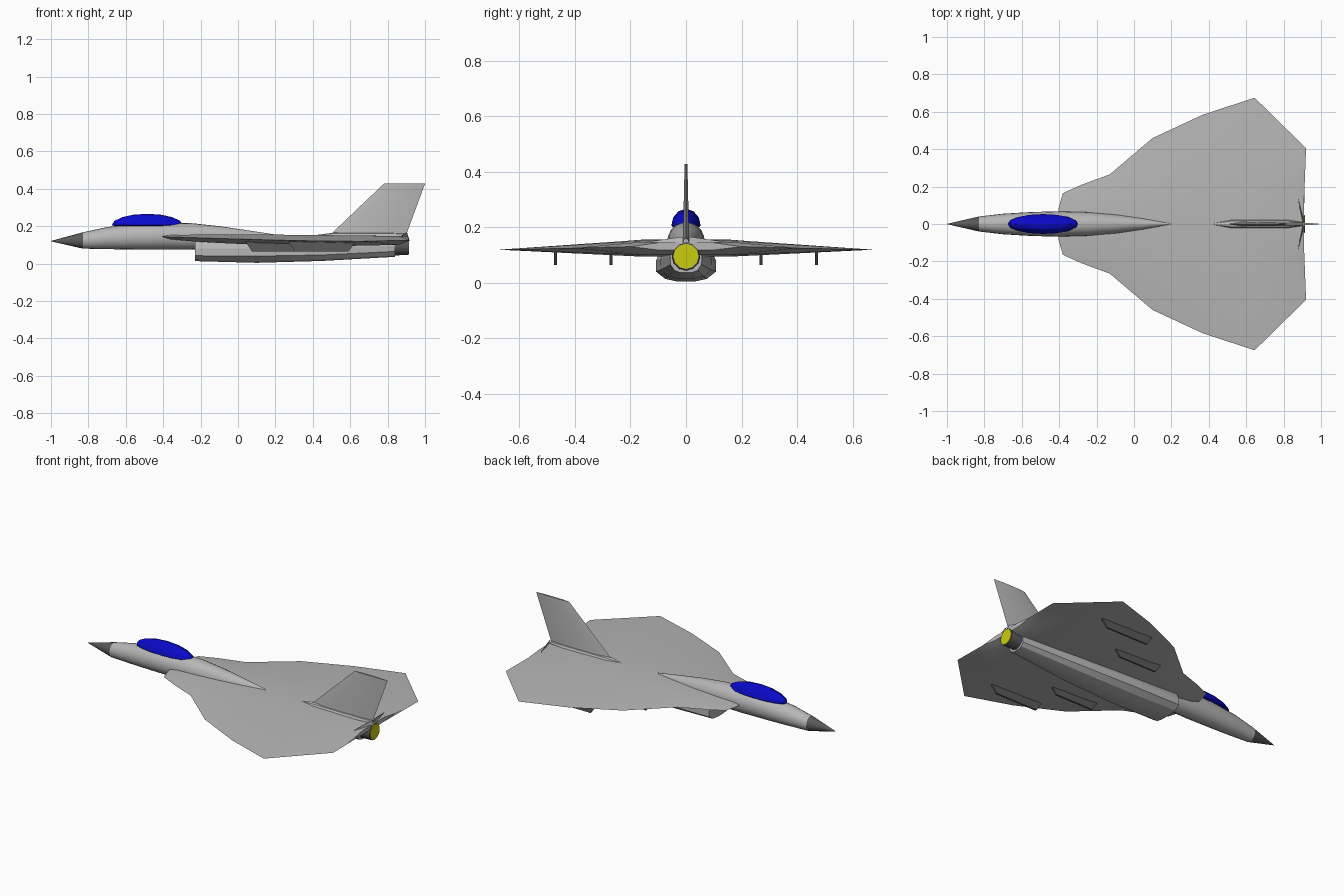
import bpy, bmesh, math
from mathutils import Matrix, Vector

cube = bpy.data.objects.get("Cube")
if cube:
    bpy.data.objects.remove(cube, do_unlink=True)


def material(name, colour):
    m = bpy.data.materials.new(name)
    m.use_nodes = True
    m.diffuse_color = (*colour, 1)
    m.node_tree.nodes["Principled BSDF"].inputs["Base Color"].default_value = (*colour, 1)
    return m


GREY = material("light_grey", (0.47, 0.47, 0.47))
DARK = material("dark_grey", (0.1, 0.1, 0.1))
BLUE = material("canopy_blue", (0.003, 0.003, 0.6))
YELLOW = material("exhaust_yellow", (0.6, 0.6, 0.005))


def finish(name, bm, mat, mirror=False, angle=30):
    bmesh.ops.remove_doubles(bm, verts=bm.verts, dist=0.0002)
    bmesh.ops.recalc_face_normals(bm, faces=bm.faces)
    mesh = bpy.data.meshes.new(name)
    bm.to_mesh(mesh)
    bm.free()
    mesh.materials.append(mat)
    obj = bpy.data.objects.new(name, mesh)
    bpy.context.collection.objects.link(obj)
    bpy.ops.object.select_all(action="DESELECT")
    obj.select_set(True)
    bpy.context.view_layer.objects.active = obj
    bpy.ops.object.shade_smooth_by_angle(angle=math.radians(angle))
    if mirror:
        mod = obj.modifiers.new("mirror", "MIRROR")
        mod.use_axis = (False, True, False)
    return obj


def loft(name, rings, mat, **options):
    """Skin a list of equal-length point rings and cap both ends."""
    bm = bmesh.new()
    loops = [[bm.verts.new(p) for p in ring] for ring in rings]
    n = len(loops[0])
    for a, b in zip(loops, loops[1:]):
        for i in range(n):
            j = (i + 1) % n
            bm.faces.new((a[i], a[j], b[j], b[i]))
    bm.faces.new(loops[0])
    bm.faces.new(loops[-1])
    return finish(name, bm, mat, **options)


def ellipse(x, half_width, low, high, n=20):
    mid, r = (low + high) / 2, (high - low) / 2
    angles = [2 * math.pi * i / n for i in range(n)]
    return [(x, half_width * math.cos(a), mid + r * math.sin(a)) for a in angles]


# Fuselage and nose cone: x, half width, bottom, top
hull = [(-0.83, 0.04, 0.08, 0.167), (-0.7, 0.055, 0.077, 0.195),
        (-0.55, 0.064, 0.075, 0.212), (-0.4, 0.068, 0.074, 0.219),
        (-0.25, 0.064, 0.075, 0.216), (-0.1, 0.052, 0.08, 0.2),
        (0.05, 0.033, 0.09, 0.178), (0.2, 0.004, 0.13, 0.155)]
loft("fuselage", [ellipse(*s) for s in hull], GREY)
loft("nose_cone", [ellipse(-1, 0.0005, 0.119, 0.121), ellipse(*hull[0])], DARK)

# Canopy: faceted dome with a flat base
bm = bmesh.new()
bmesh.ops.create_uvsphere(bm, u_segments=12, v_segments=8, radius=1)
bm.transform(Matrix.Translation((-0.485, 0, 0.205))
             @ Matrix.Diagonal((0.19, 0.053, 0.061, 1))
             @ Matrix.Rotation(math.pi / 2, 4, "Y"))
for v in bm.verts:
    v.co.z = max(v.co.z, 0.2)
finish("canopy", bm, BLUE)

# Blended wing: edge x, y, z, then ridge x, y, top, bottom
stations = [(-0.405, 0.08, 0.145, -0.4, 0.03, 0.149, 0.138),
            (-0.38, 0.165, 0.143, -0.36, 0.07, 0.152, 0.13),
            (-0.28, 0.21, 0.14, -0.26, 0.1, 0.154, 0.12),
            (-0.13, 0.265, 0.135, -0.1, 0.13, 0.155, 0.11),
            (0.1, 0.46, 0.128, 0.12, 0.16, 0.155, 0.1),
            (0.37, 0.585, 0.122, 0.38, 0.18, 0.153, 0.095),
            (0.645, 0.675, 0.119, 0.62, 0.18, 0.15, 0.095),
            (0.92, 0.405, 0.125, 0.86, 0.16, 0.147, 0.1),
            (0.912, 0.2, 0.13, 0.908, 0.1, 0.144, 0.118)]
bm = bmesh.new()
rows = []
for ex, ey, ez, rx, ry, top, low in stations:
    points = [(rx, 0, top), (rx, ry, top), (ex, ey, ez), (rx, ry, low), (rx, 0, low)]
    rows.append([bm.verts.new(p) for p in points])
for a, b in zip(rows, rows[1:]):
    for i in range(4):
        bm.faces.new((a[i], a[i + 1], b[i + 1], b[i]))
bm.faces.new(rows[0])
bm.faces.new(rows[-1])
finish("wing", bm, GREY, mirror=True)


# Belly intake duct: half sections mirrored into a faceted trough
def trough(x, half):
    return ([(x, y, z) for y, z in half]
            + [(x, -y, z) for y, z in reversed(half)])


belly = [trough(-0.23, [(0.03, 0.013), (0.075, 0.02), (0.108, 0.042), (0.108, 0.08), (0.085, 0.13)]),
         trough(0.1, [(0.03, 0.004), (0.075, 0.014), (0.108, 0.04), (0.108, 0.08), (0.085, 0.13)]),
         trough(0.45, [(0.028, 0.014), (0.065, 0.023), (0.09, 0.046), (0.092, 0.083), (0.075, 0.13)]),
         trough(0.84, [(0.02, 0.036), (0.042, 0.044), (0.056, 0.065), (0.058, 0.095), (0.045, 0.135)])]
loft("belly_intake", belly, GREY, angle=20)

# Exhaust nozzle and its glowing end
loft("nozzle", [ellipse(0.82, 0.052, 0.043, 0.147, 12),
                ellipse(0.912, 0.049, 0.046, 0.144, 12)], DARK, angle=35)
loft("exhaust_disc", [ellipse(0.91, 0.045, 0.05, 0.14, 12),
                      ellipse(0.915, 0.045, 0.05, 0.14, 12)], YELLOW)


# Tail fin with its low root fairing
def fin_section(front, back, z, t):
    a, b = front + 0.2 * (back - front), front + 0.75 * (back - front)
    return [(front, 0, z), (a, t, z), (b, t, z), (back, 0, z), (b, -t, z), (a, -t, z)]


loft("tail_fin", [fin_section(0.48, 0.9, 0.14, 0.012),
                  fin_section(0.51, 0.905, 0.17, 0.011),
                  fin_section(0.78, 1.0, 0.427, 0.005)], GREY)
loft("fin_fairing", [ellipse(0.42, 0.004, 0.145, 0.153, 8),
                     ellipse(0.52, 0.022, 0.135, 0.166, 8),
                     ellipse(0.82, 0.022, 0.13, 0.166, 8),
                     ellipse(0.9, 0.01, 0.135, 0.16, 8)], GREY)

# Small rear strakes and the wing pylons on both sides
for side, label in ((1, "back"), (-1, "front")):
    strake = [Vector((0.87, 0.15 * side, 0.146)), Vector((0.9, 0.01 * side, 0.166)),
              Vector((0.908, 0.01 * side, 0.14))]
    loft("strake_" + label, [strake, [p + Vector((0.004, 0, 0)) for p in strake]], GREY)
    for place, y, x0, x1 in (("inner", 0.27, 0.04, 0.37), ("outer", 0.47, 0.27, 0.63)):
        plate = [(x0, 0.118), (x0 + 0.035, 0.064), (x1 - 0.04, 0.064), (x1, 0.118)]
        loft(f"pylon_{place}_{label}",
             [[(x, y * side + d, z) for x, z in plate] for d in (-0.005, 0.005)], DARK)
